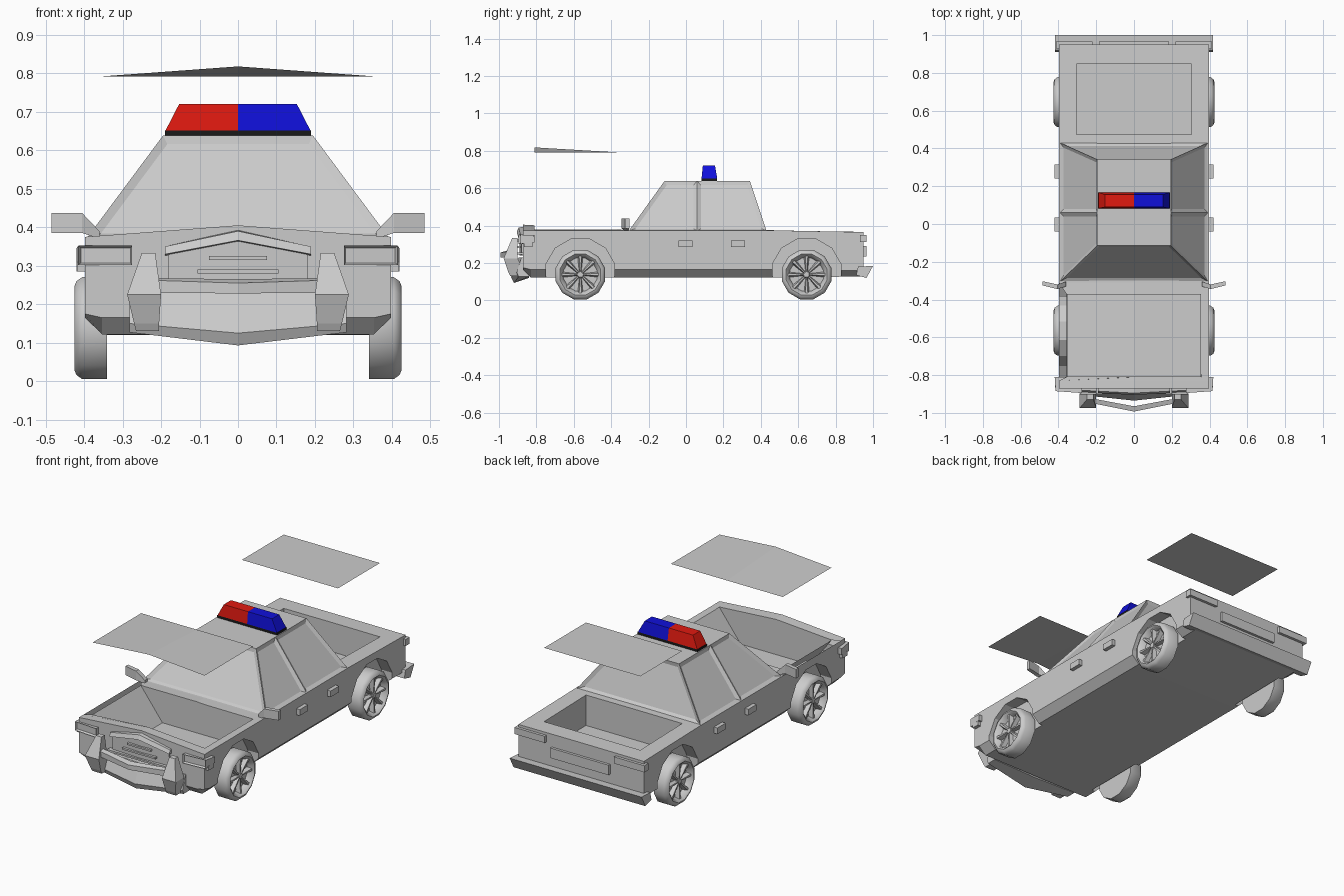
import bpy, bmesh
from math import sin, cos, pi

if "Cube" in bpy.data.objects:
    bpy.data.objects.remove(bpy.data.objects["Cube"])


def finish(name, bm, color=None, mirror=False):
    bmesh.ops.recalc_face_normals(bm, faces=bm.faces[:])
    me = bpy.data.meshes.new(name)
    bm.to_mesh(me)
    bm.free()
    ob = bpy.data.objects.new(name, me)
    bpy.context.collection.objects.link(ob)
    if color:
        mat = bpy.data.materials.new(name + "_paint")
        mat.diffuse_color = (*color, 1)
        mat.use_nodes = True
        mat.node_tree.nodes["Principled BSDF"].inputs["Base Color"].default_value = mat.diffuse_color
        me.materials.append(mat)
    if mirror:
        ob.modifiers.new("mirror", 'MIRROR')
    return ob


def loft(name, rings, color=None, mirror=False):
    """Skin a row of equal-sized closed rings and cap both ends."""
    bm = bmesh.new()
    vs = [[bm.verts.new(p) for p in r] for r in rings]
    for a, b in zip(vs, vs[1:]):
        for i in range(len(a)):
            j = (i + 1) % len(a)
            bm.faces.new((a[i], a[j], b[j], b[i]))
    bm.faces.new(vs[0])
    bm.faces.new(vs[-1])
    return finish(name, bm, color, mirror)


def rect(x0, x1, y0, y1, z):
    return [(x0, y0, z), (x1, y0, z), (x1, y1, z), (x0, y1, z)]


def box(name, x0, x1, y0, y1, z0, z1, color=None, mirror=False):
    return loft(name, [rect(x0, x1, y0, y1, z0), rect(x0, x1, y0, y1, z1)], color, mirror)


def across(name, stations, mirror=False):
    """Loft (y, z) profiles placed at given x values."""
    return loft(name, [[(x, y, z) for y, z in prof] for x, prof in stations], mirror=mirror)


def vee(name, w, end, mid):
    return across(name, [(-w, end), (0, mid), (w, end)])


def circle(x, y, z, r, n=12):
    return [(x, y + r * cos(2 * pi * (i + .5) / n), z + r * sin(2 * pi * (i + .5) / n)) for i in range(n)]


# Lower body: cross-sections along y
def section(y, peak, top, low, sill, w=.398):
    half = [(w - .045, low), (w, sill), (w, top)]
    return [(x, y, z) for x, z in half + [(0, peak)] + [(-x, z) for x, z in half[::-1]]]


body = loft("body", [section(-.872, .405, .375, .165, .175),
                     section(-.83, .4025, .375, .122, .165),
                     section(-.31, .376, .375, .122, .165),
                     section(.43, .376, .375, .122, .165),
                     section(.95, .366, .365, .128, .16)])

# Openings: wheel arches, engine bay, trunk
AXLES = (-.565, .645)
cutters = [loft("bay_cutter", [rect(-.22, .22, -.81, -.37, .2), rect(-.413, .413, -.81, -.37, .45)]),
           box("trunk_cutter", -.305, .305, .47, .85, .2, .45)]
for y in AXLES:
    for s in (-1, 1):
        cutters.append(loft("arch_cutter", [circle(s * .33, y, .145, .19), circle(s * .5, y, .145, .19)]))
bpy.context.view_layer.objects.active = body
for c in cutters:
    c.hide_render = True
    m = body.modifiers.new("cut", 'BOOLEAN')
    m.operation, m.solver, m.object = 'DIFFERENCE', 'EXACT', c
    bpy.ops.object.modifier_apply(modifier=m.name)
    bpy.data.objects.remove(c)

# Cabin with recessed windows
bm = bmesh.new()
base = [(s * .392, y, .373) for s in (-1, 1) for y in (-.305, .06, .43)]
roof = [(s * .195, y, .638) for s in (-1, 1) for y in (-.115, .06, .342)]
b = [bm.verts.new(p) for p in base]
t = [bm.verts.new(p) for p in roof]
glass = [bm.faces.new((b[i], b[j], t[j], t[i])) for i, j in ((0, 3), (3, 4), (4, 5), (5, 2), (2, 1), (1, 0))]
bm.faces.new((t[0], t[3], t[4], t[1]))
bm.faces.new((t[1], t[4], t[5], t[2]))
bm.faces.new((b[0], b[1], b[2], b[5], b[4], b[3]))
bmesh.ops.recalc_face_normals(bm, faces=bm.faces[:])
bmesh.ops.inset_individual(bm, faces=glass, thickness=.02, depth=-.01, use_even_offset=True)
finish("cabin", bm)

# Floating hood and trunk panels
bm = bmesh.new()
f = [bm.verts.new((x, -.81, z)) for x, z in ((-.355, .792), (0, .818), (.355, .792))]
r = [bm.verts.new((x, -.37, .792)) for x in (-.355, 0, .355)]
for i in (0, 1):
    bm.faces.new((f[i], f[i + 1], r[i + 1], r[i]))
for fc in bm.faces:
    fc.normal_update()
finish("hood_panel", bm)
bm = bmesh.new()
bm.faces.new([bm.verts.new(p) for p in rect(-.305, .305, .47, .85, .79)])
finish("trunk_panel", bm)

# Wheels: lathed tyre and rim, hub and spokes
TYRE = [(.34, .137), (.405, .137), (.42, .126), (.425, .113), (.415, .102), (.39, .092)]
for tag, y in zip(("front", "rear"), AXLES):
    w = loft(tag + "_wheels", [circle(x, y, .138, r) for x, r in TYRE], mirror=True)
    bpy.ops.object.select_all(action='DESELECT')
    w.select_set(True)
    bpy.context.view_layer.objects.active = w
    bpy.ops.object.shade_smooth_by_angle(angle=.7)
    loft(tag + "_hubs", [circle(.385, y, .138, .022, 8), circle(.413, y, .138, .015, 8)], mirror=True)
    for k in range(8):
        a = 2 * pi * k / 8

        def spoke(rad, hw, x0, x1):
            return [(x, y + rad * cos(a) - h * sin(a), .138 + rad * sin(a) + h * cos(a))
                    for x, h in ((x0, -hw), (x1, -hw * .4), (x1, hw * .4), (x0, hw))]
        loft(tag + "_spokes", [spoke(.01, .006, .385, .41), spoke(.1, .016, .385, .415)], mirror=True)

# Light bar
box("light_bar_base", -.19, .19, .083, .167, .635, .652, (.01, .01, .01))
for name, s, col in (("red_light", -1, (.75, .01, .005)), ("blue_light", 1, (.005, .005, .7))):
    loft(name, [rect(0, s * .188, .083, .167, .652), rect(0, s * .153, .09, .155, .72)], col)

# Side details
for y in (-.04, .24):
    box("door_handle", .39, .42, y, y + .075, .285, .32, mirror=True)


def mirror_ring(y0, y1, z0, z1):
    return [(y0, z0), (y1, z0), (y1, z1), (y0, z1)]


across("side_mirror", [(.36, mirror_ring(-.33, -.305, .37, .39)),
                       (.405, mirror_ring(-.345, -.32, .385, .437)),
                       (.485, mirror_ring(-.325, -.303, .385, .437))], mirror=True)

# Headlights: housing with recessed lens
bm = bmesh.new()
lo = [bm.verts.new(p) for p in ((.275, -.895, .302), (.415, -.885, .302), (.42, -.81, .31), (.275, -.81, .302))]
hi = [bm.verts.new(p) for p in ((.275, -.895, .352), (.415, -.885, .352), (.42, -.81, .345), (.275, -.81, .352))]
lens = [bm.faces.new((lo[i], lo[(i + 1) % 4], hi[(i + 1) % 4], hi[i])) for i in range(4)][:1]
bm.faces.new(lo)
bm.faces.new(hi)
bmesh.ops.recalc_face_normals(bm, faces=bm.faces[:])
bmesh.ops.inset_individual(bm, faces=lens, thickness=.008, depth=-.012)
finish("headlight", bm, mirror=True)
box("side_marker", .39, .418, -.865, -.82, .285, .31, mirror=True)

# Grille
vee("grille_brow", .19, [(-.865, .325), (-.895, .33), (-.885, .35), (-.865, .35)],
    [(-.865, .36), (-.905, .366), (-.895, .39), (-.865, .393)])
vee("grille_panel", .18, [(-.865, .24), (-.88, .24), (-.88, .335), (-.865, .335)],
    [(-.865, .24), (-.89, .24), (-.89, .37), (-.865, .37)])
for z, w in ((.32, .075), (.285, .105), (.25, .2)):
    box("grille_slat", -w, w, -.9, -.87, z - .005, z + .005)

# Front bumper apron, vee push bar and uprights
vee("front_apron", .282, [(-.86, .23), (-.88, .23), (-.905, .15), (-.895, .127), (-.84, .127)],
    [(-.86, .23), (-.895, .23), (-.935, .125), (-.92, .093), (-.84, .12)])
vee("push_bar", .215, [(-.925, .235), (-.95, .23), (-.95, .262), (-.925, .268)],
    [(-.965, .235), (-.993, .228), (-.993, .255), (-.965, .265)])
loft("push_bar_upright", [rect(.205, .265, -.94, -.86, .13), rect(.205, .27, -.95, -.865, .15),
                          rect(.2, .288, -.975, -.9, .225), rect(.215, .25, -.93, -.9, .333)], mirror=True)

# Rear bumper, tail lights and plate
R = [(.91, .135), (.965, .12), (1.0, .185), (.92, .18)]
across("rear_bumper", [(-.418, R), (.418, R)])
box("tail_light", .22, .412, .93, .966, .312, .35, mirror=True)
box("rear_plate", -.185, .185, .94, .965, .235, .292)
